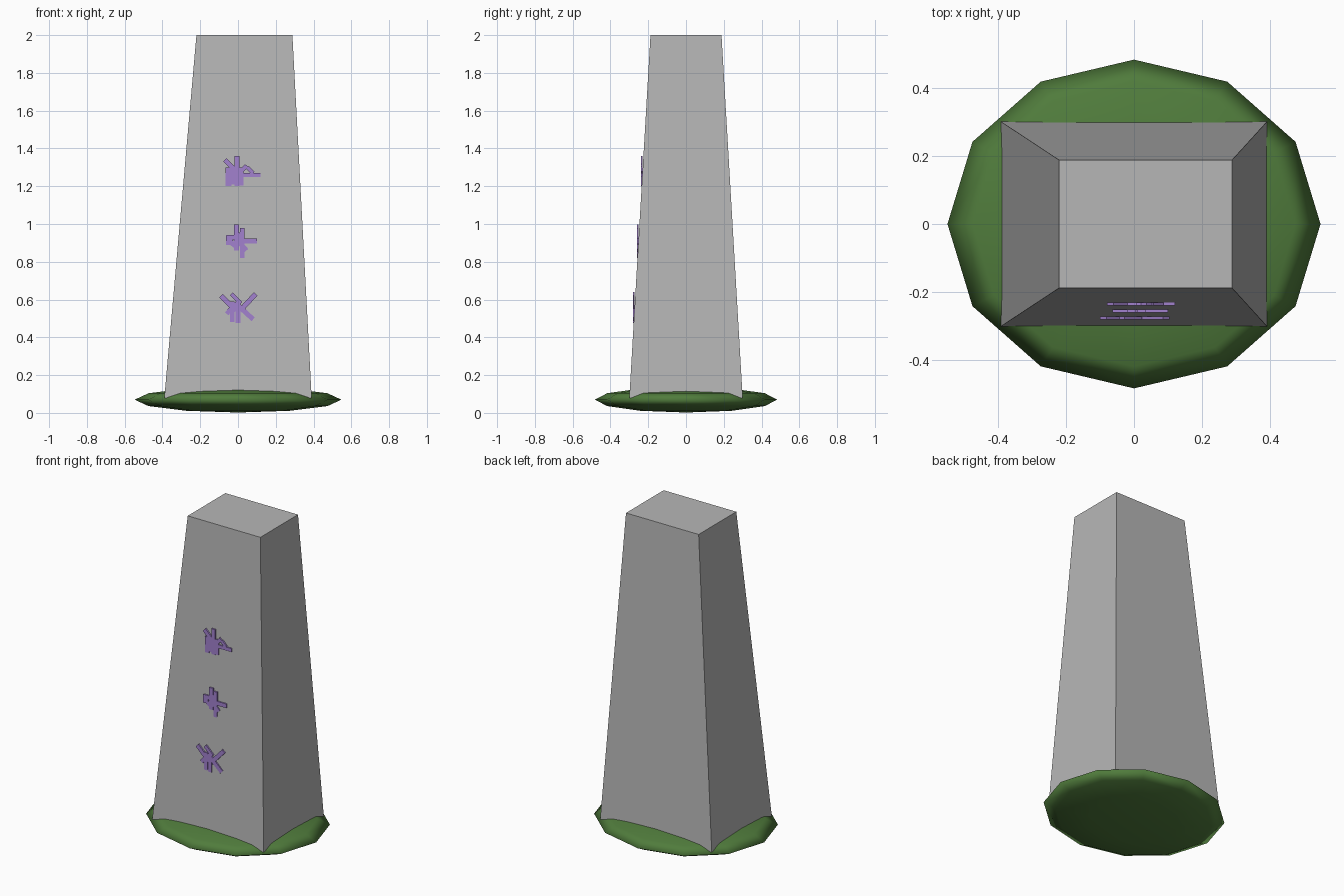
import bpy
import bmesh
from math import atan2, hypot
from mathutils import Matrix

if "Cube" in bpy.data.objects:
    bpy.data.objects.remove(bpy.data.objects["Cube"])


def material(name, r, g, b):
    mat = bpy.data.materials.new(name)
    mat.use_nodes = True
    mat.diffuse_color = (r, g, b, 1)
    mat.node_tree.nodes["Principled BSDF"].inputs["Base Color"].default_value = (r, g, b, 1)
    return mat


def add_object(name, bm, mat):
    bmesh.ops.recalc_face_normals(bm, faces=bm.faces)
    mesh = bpy.data.meshes.new(name)
    bm.to_mesh(mesh)
    bm.free()
    mesh.materials.append(mat)
    obj = bpy.data.objects.new(name, mesh)
    bpy.context.collection.objects.link(obj)
    return obj


stone = material("stone_grey", 0.47, 0.47, 0.47)
grass = material("grass_green", 0.08, 0.20, 0.045)
purple = material("rune_purple", 0.36, 0.22, 0.62)

# Grassy mound: flattened twelve-sided ball
bm = bmesh.new()
bmesh.ops.create_uvsphere(bm, u_segments=12, v_segments=6, radius=1)
bmesh.ops.scale(bm, vec=(0.547, 0.482, 0.068), verts=bm.verts)
bmesh.ops.translate(bm, vec=(0, 0, 0.07), verts=bm.verts)
mound = add_object("grass_mound", bm, grass)
for poly in mound.data.polygons:
    poly.use_smooth = True

# Stone pillar: tapered block whose top leans a little to the left
BASE_Z, BASE_Y, TOP_Y = 0.08, 0.30, 0.188
bm = bmesh.new()
bmesh.ops.create_cube(bm, size=2)
for v in bm.verts:
    if v.co.z > 0:
        v.co = (0.034 + 0.254 * v.co.x, TOP_Y * v.co.y, 2)
    else:
        v.co = (0.39 * v.co.x, BASE_Y * v.co.y, BASE_Z)
add_object("stone_pillar", bm, stone)


# Runes: thin strokes (x1, z1, x2, z2, width), relative to the rune centre
def rune(name, z, strokes):
    face_y = -BASE_Y + (BASE_Y - TOP_Y) * (z - BASE_Z) / (2 - BASE_Z)
    bm = bmesh.new()
    for x1, z1, x2, z2, width in strokes:
        dx, dz = x2 - x1, z2 - z1
        place = (Matrix.Translation(((x1 + x2) / 2, face_y - 0.004, z + (z1 + z2) / 2))
                 @ Matrix.Rotation(-atan2(dz, dx), 4, "Y")
                 @ Matrix.Diagonal((hypot(dx, dz), 0.009, width, 1)))
        bmesh.ops.create_cube(bm, size=1, matrix=place)
    add_object(name, bm, purple)


rune("upper_rune", 1.28, [
    (-0.006, 0.08, -0.006, -0.08, 0.026),
    (-0.07, 0.06, -0.01, 0.0, 0.026),
    (0.0, -0.02, 0.12, -0.02, 0.022),
    (0.045, 0.03, 0.0, -0.02, 0.022),
    (0.05, 0.02, 0.08, -0.01, 0.02),
    (-0.05, 0.02, -0.05, -0.08, 0.03),
    (-0.025, 0.01, -0.025, -0.07, 0.03),
    (0.015, 0.02, 0.015, -0.075, 0.03)])

rune("middle_rune", 0.92, [
    (-0.007, 0.077, -0.007, -0.06, 0.026),
    (0.022, 0.06, 0.022, -0.1, 0.025),
    (0.0, -0.01, 0.1, -0.01, 0.026),
    (-0.06, 0.01, 0.0, 0.01, 0.025),
    (-0.045, 0.02, -0.045, -0.03, 0.035),
    (-0.03, -0.04, 0.02, 0.03, 0.025),
    (0.0, -0.01, 0.045, -0.06, 0.025)])

rune("lower_rune", 0.56, [
    (-0.09, 0.06, -0.01, -0.02, 0.026),
    (0.094, 0.07, 0.01, -0.02, 0.026),
    (0.0, 0.01, 0.08, -0.065, 0.026),
    (-0.035, 0.07, 0.015, 0.02, 0.022),
    (-0.06, -0.035, -0.01, 0.02, 0.024),
    (-0.03, 0.03, -0.03, -0.08, 0.024),
    (0.0, 0.03, 0.0, -0.085, 0.024)])
